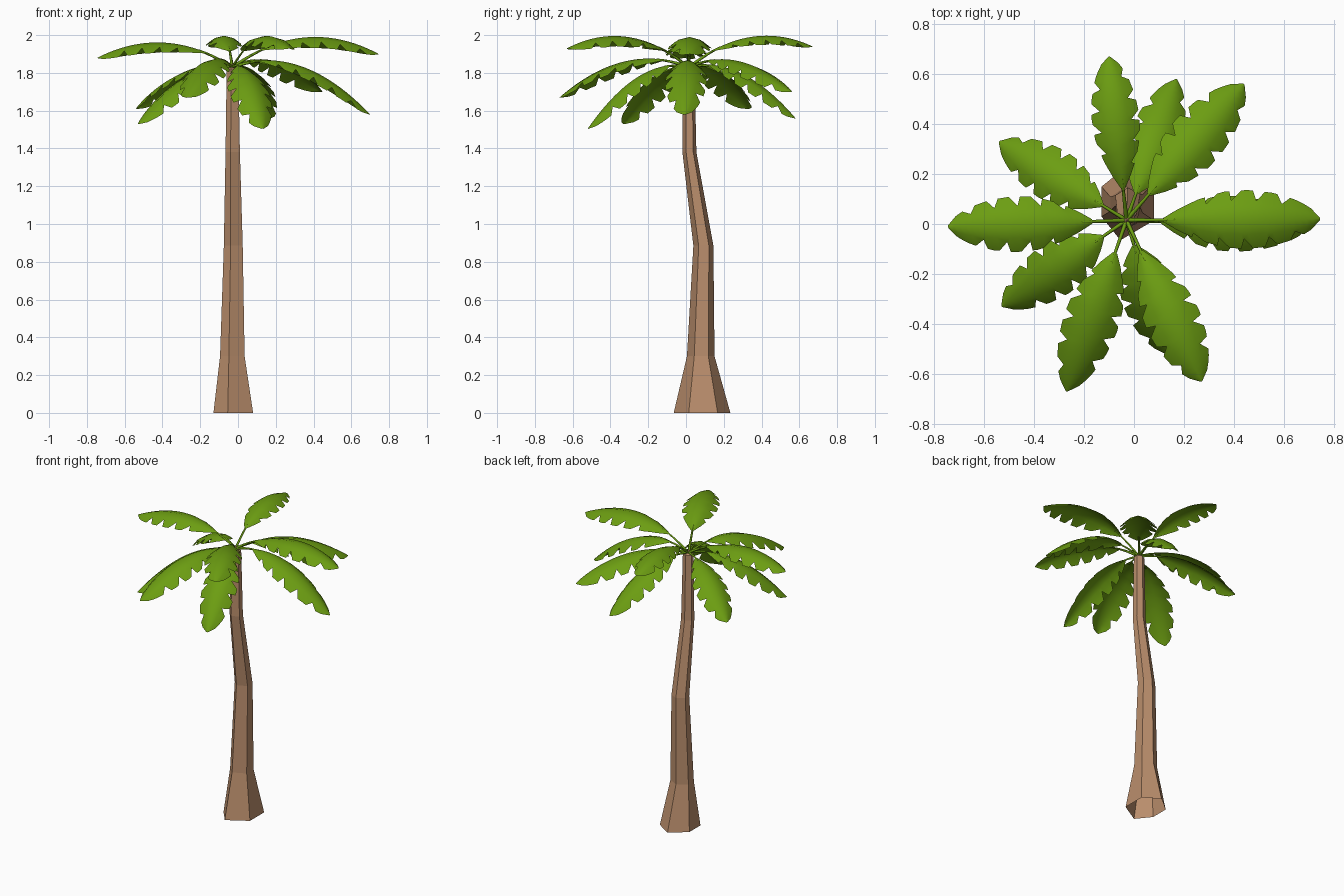
import bpy, bmesh, math
from mathutils import Vector

cube = bpy.data.objects.get("Cube")
if cube:
    bpy.data.objects.remove(cube, do_unlink=True)


def make_material(name, rgb):
    m = bpy.data.materials.new(name)
    m.use_nodes = True
    col = (*rgb, 1.0)
    m.diffuse_color = col
    bsdf = next(n for n in m.node_tree.nodes if n.type == 'BSDF_PRINCIPLED')
    bsdf.inputs["Base Color"].default_value = col
    bsdf.inputs["Roughness"].default_value = 0.9
    return m


BARK = make_material("bark brown", (0.49, 0.27, 0.15))
GREEN = make_material("leaf green", (0.150, 0.34, 0.006))


def finish(bm, name, mat, smooth):
    mesh = bpy.data.meshes.new(name)
    bm.to_mesh(mesh)
    bm.free()
    mesh.materials.append(mat)
    for p in mesh.polygons:
        p.use_smooth = smooth
    ob = bpy.data.objects.new(name, mesh)
    bpy.context.collection.objects.link(ob)
    return ob


def bridge(bm, a, b):
    n = len(a)
    for i in range(n):
        j = (i + 1) % n
        bm.faces.new((a[i], a[j], b[j], b[i]))


# Trunk: irregular six-sided rings, open underneath, capped by a low point
HEX = [(-1, -.37), (-.28, -1), (1, -.47), (1, .55), (0, 1), (-1, .43)]
RINGS = [  # z, centre x, centre y, half width x, half width y
    (0.00, -.025, .085, .105, .150),
    (0.30, -.030, .078, .065, .073),
    (0.885, -.025, .092, .050, .053),
    (1.38, -.028, .018, .038, .037),
    (1.82, -.029, .015, .031, .030),
]
bm = bmesh.new()
previous = None
for z, cx, cy, rx, ry in RINGS:
    ring = [bm.verts.new((cx + x * rx, cy + y * ry, z)) for x, y in HEX]
    if previous:
        bridge(bm, previous, ring)
    previous = ring
tip = bm.verts.new((-.029, .015, 1.85))
for i in range(6):
    bm.faces.new((previous[i], previous[(i + 1) % 6], tip))
finish(bm, "trunk", BARK, False)

# Fronds: arched stem and blade with torn edges
CROWN = Vector((-.03, .015, 1.835))
ROWS = 24
START = 0.19          # fraction of the arc taken by the bare stem
WIDTHS = [(0, .08), (.08, .36), (.2, .68), (.38, .95), (.55, 1), (.72, .9),
          (.86, .68), (.95, .42), (1, .04)]
NOTCHES = {1: (7, 11, 15, 19), -1: (5, 9, 13, 17, 21)}


def half_width(s):
    for (a, wa), (b, wb) in zip(WIDTHS, WIDTHS[1:]):
        if s <= b:
            return wa + (wb - wa) * (s - a) / (b - a)
    return WIDTHS[-1][1]


def frond(name, tip, mid_z, width):
    tip = Vector(tip)
    control = (CROWN + tip) / 2
    control.z = 2 * mid_z - (CROWN.z + tip.z) / 2
    flat = Vector((tip.x - CROWN.x, tip.y - CROWN.y, 0)).normalized()
    side = Vector((-flat.y, flat.x, 0))

    def point(t):
        return CROWN * (1 - t) ** 2 + control * 2 * t * (1 - t) + tip * t * t

    def normal(t):
        d = (control - CROWN) * (1 - t) + (tip - control) * t
        return d.cross(side).normalized()

    bm = bmesh.new()
    # Blade: ridge, shoulder and edge on each side
    ridge = [bm.verts.new(point(START + (1 - START) * i / ROWS))
             for i in range(ROWS + 1)]
    for sgn in (1, -1):
        columns = [ridge]
        for across, drop in ((.5, .13), (1, .5)):
            column = []
            for i in range(ROWS + 1):
                s = i / ROWS
                w = width * half_width(s)
                a, d = across, drop
                if across == 1 and i in NOTCHES[sgn]:
                    a, d = .66, .23          # torn notch, leaning to the stem
                    s -= .6 / ROWS
                t = START + (1 - START) * s
                column.append(bm.verts.new(
                    point(t) + side * sgn * a * w - normal(t) * d * w))
            columns.append(column)
        for a, b in zip(columns, columns[1:]):
            for i in range(ROWS):
                quad = (a[i], a[i + 1], b[i + 1], b[i])
                bm.faces.new(quad if sgn < 0 else quad[::-1])
    # Stem: thin four-sided tube reaching under the blade
    last = None
    for i in range(6):
        t = (START + .06) * i / 5
        n = normal(t)
        r = .009 - .0008 * i
        ring = [bm.verts.new(point(t) - n * r * .6
                             + side * r * math.cos(k * math.pi / 2)
                             + n * r * math.sin(k * math.pi / 2))
                for k in range(4)]
        if last:
            bridge(bm, last, ring)
        last = ring
    finish(bm, name, GREEN, True)


FRONDS = [  # name, tip, height at mid length, half width
    ("frond_left_upper", (.745, .02, 1.90), 1.988, .118),
    ("frond_left_lower", (.70, -.01, 1.58), 1.835, .112),
    ("frond_right", (-.745, -.01, 1.88), 1.960, .112),
    ("frond_back_right", (-.54, .33, 1.61), 1.805, .108),
    ("frond_back", (-.10, .67, 1.94), 1.990, .096),
    ("frond_back_left_lower", (.17, .58, 1.56), 1.795, .105),
    ("frond_back_left", (.44, .56, 1.70), 1.860, .115),
    ("frond_front_lower", (.13, -.52, 1.505), 1.780, .112),
    ("frond_front_left", (.27, -.63, 1.93), 1.990, .112),
    ("frond_front", (-.27, -.67, 1.67), 1.860, .112),
    ("frond_front_right", (-.53, -.33, 1.53), 1.775, .110),
]
for args in FRONDS:
    frond(*args)
